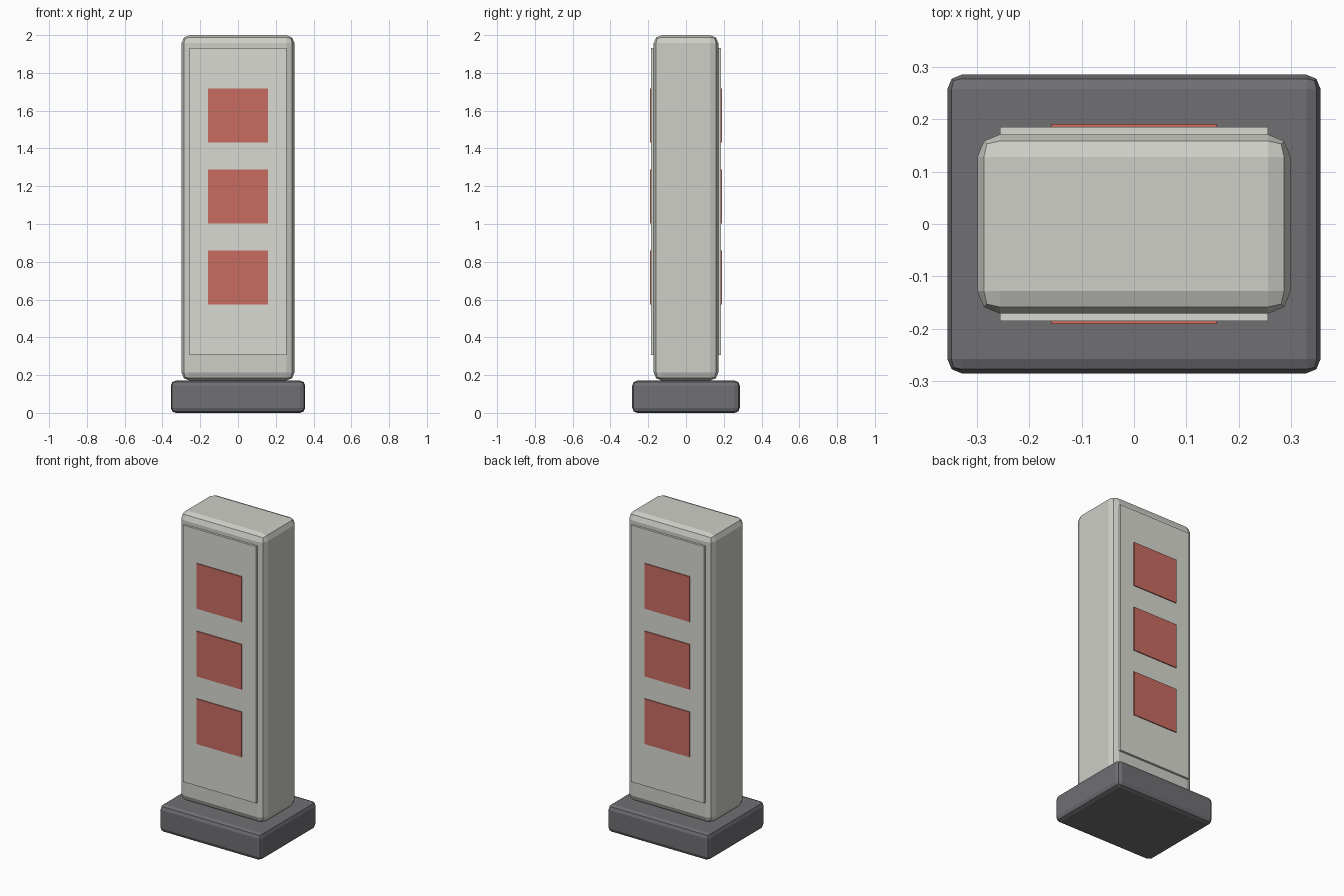
import bpy

if "Cube" in bpy.data.objects:
    bpy.data.objects.remove(bpy.data.objects["Cube"])


def material(name, rgb):
    m = bpy.data.materials.new(name)
    m.diffuse_color = (*rgb, 1)
    m.use_nodes = True
    m.node_tree.nodes["Principled BSDF"].inputs["Base Color"].default_value = m.diffuse_color
    return m


def box(name, x, y, z, mat, bevel=0):
    """Box from (min, max) ranges, optionally with two-step bevelled edges."""
    bpy.ops.mesh.primitive_cube_add(size=1, location=[(a + b) / 2 for a, b in (x, y, z)])
    ob = bpy.context.object
    ob.name = name
    ob.scale = [b - a for a, b in (x, y, z)]
    bpy.ops.object.transform_apply(location=False, rotation=False, scale=True)
    ob.data.materials.append(mat)
    if bevel:
        mod = ob.modifiers.new("Bevel", 'BEVEL')
        mod.width = bevel
        mod.segments = 2
    return ob


dark = material("dark_grey", (0.16, 0.16, 0.175))
shell = material("warm_grey", (0.62, 0.62, 0.58))
pale = material("pale_grey", (0.70, 0.70, 0.65))
red = material("muted_red", (0.58, 0.15, 0.12))

# Plinth and upright body
box("base", (-0.356, 0.356), (-0.285, 0.285), (0, 0.171), dark, 0.027)
box("body", (-0.299, 0.299), (-0.171, 0.171), (0.171, 2.0), shell, 0.043)

# Raised panel and three red squares on the front and back
for side, s in (("front", -1), ("back", 1)):
    box(f"{side}_panel", (-0.256, 0.256), sorted((s * 0.157, s * 0.185)), (0.307, 1.933), pale)
    for i, z in enumerate((0.718, 1.146, 1.575)):
        box(f"{side}_square_{i + 1}", (-0.158, 0.158), sorted((s * 0.178, s * 0.191)),
            (z - 0.143, z + 0.143), red)
